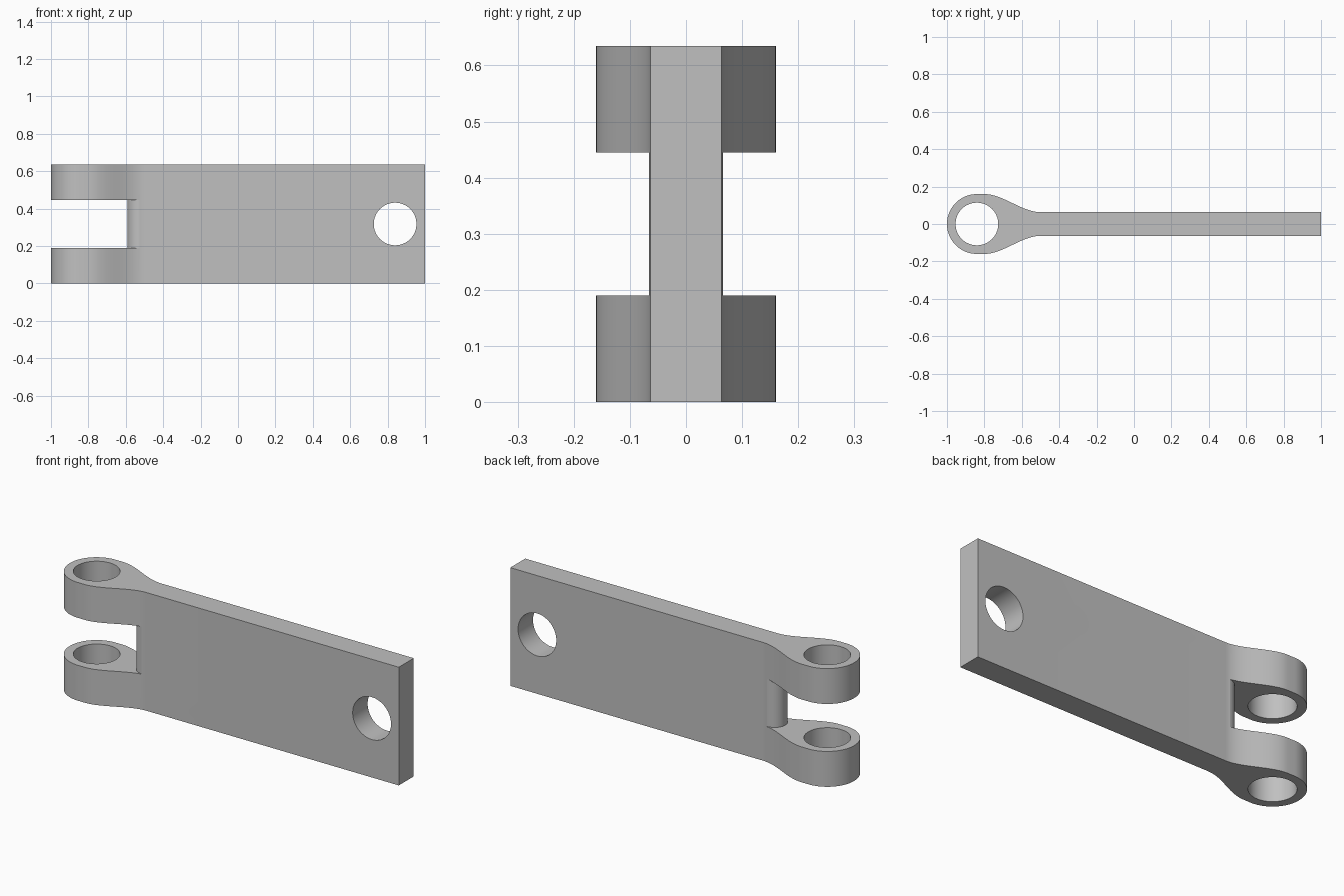
import bpy
import bmesh
from math import cos, sin, pi

cube = bpy.data.objects.get("Cube")
if cube:
    bpy.data.objects.remove(cube, do_unlink=True)

HEIGHT = 0.635
HALF = 0.0635        # half thickness of the plate
EYE_X, EYE_R = -0.84, 0.16
HOLE_R = 0.114
NECK_A, NECK_B = -0.80, -0.50
SLOT_LOW, SLOT_HIGH = 0.19, 0.445
TONGUE_X = -0.527

steel = bpy.data.materials.new("steel grey")
steel.use_nodes = True
grey = (0.53, 0.53, 0.53, 1)
steel.diffuse_color = grey
steel.node_tree.nodes["Principled BSDF"].inputs["Base Color"].default_value = grey


def prism(name, outline, z0, z1):
    """Extrude a counter-clockwise outline from z0 to z1."""
    bm = bmesh.new()
    face = bm.faces.new([bm.verts.new((x, y, z0)) for x, y in outline])
    top = bmesh.ops.extrude_face_region(bm, geom=[face])["geom"]
    bmesh.ops.translate(bm, vec=(0, 0, z1 - z0),
                        verts=[v for v in top if isinstance(v, bmesh.types.BMVert)])
    bmesh.ops.recalc_face_normals(bm, faces=bm.faces)
    mesh = bpy.data.meshes.new(name)
    bm.to_mesh(mesh)
    bm.free()
    obj = bpy.data.objects.new(name, mesh)
    bpy.context.collection.objects.link(obj)
    mesh.materials.append(steel)
    return obj


def arc(cx, r, a0, a1, n):
    return [(cx + r * cos(a0 + (a1 - a0) * i / n),
             r * sin(a0 + (a1 - a0) * i / n)) for i in range(n + 1)]


def neck(n=24):
    """S-curve blending the eye into the plate."""
    pts = []
    for i in range(n + 1):
        t = i / n
        y = EYE_R + (HALF - EYE_R) * t * t * (3 - 2 * t)
        pts.append((NECK_A + (NECK_B - NECK_A) * t, y))
    return pts


def cut(target, cutter):
    mod = target.modifiers.new(cutter.name, 'BOOLEAN')
    mod.operation = 'DIFFERENCE'
    mod.solver = 'EXACT'
    mod.object = cutter
    bpy.context.view_layer.objects.active = target
    bpy.ops.object.modifier_apply(modifier=mod.name)
    bpy.data.objects.remove(cutter, do_unlink=True)


# Link body: plate, neck and eye as one profile
upper = neck()
lower = [(x, -y) for x, y in upper]
outline = ([(1, -HALF), (1, HALF)] + upper[::-1]
           + arc(EYE_X, EYE_R, pi / 2, 3 * pi / 2, 40) + lower)
link = prism("hinge_link", outline, 0, HEIGHT)

# Slot between the two ears, leaving a rounded tongue
slot = ([(-1.2, -0.3), (TONGUE_X, -0.3)]
        + arc(TONGUE_X, HALF, 3 * pi / 2, pi / 2, 24)
        + [(TONGUE_X, 0.3), (-1.2, 0.3)])
cut(link, prism("slot_cutter", slot, SLOT_LOW, SLOT_HIGH))

# Pin hole through both ears
circle = arc(0, HOLE_R, 0, 2 * pi, 64)[:-1]
pin = prism("pin_cutter", circle, -0.2, HEIGHT + 0.2)
pin.location.x = EYE_X
cut(link, pin)

# Cross hole through the plain end
cross = prism("cross_hole_cutter", circle, -0.3, 0.3)
cross.rotation_euler.x = pi / 2
cross.location = (0.84, 0, HEIGHT / 2)
cut(link, cross)

# Smooth shading with sharp edges
bpy.ops.object.select_all(action='DESELECT')
link.select_set(True)
bpy.context.view_layer.objects.active = link
bpy.ops.object.shade_smooth_by_angle(angle=pi / 6)
